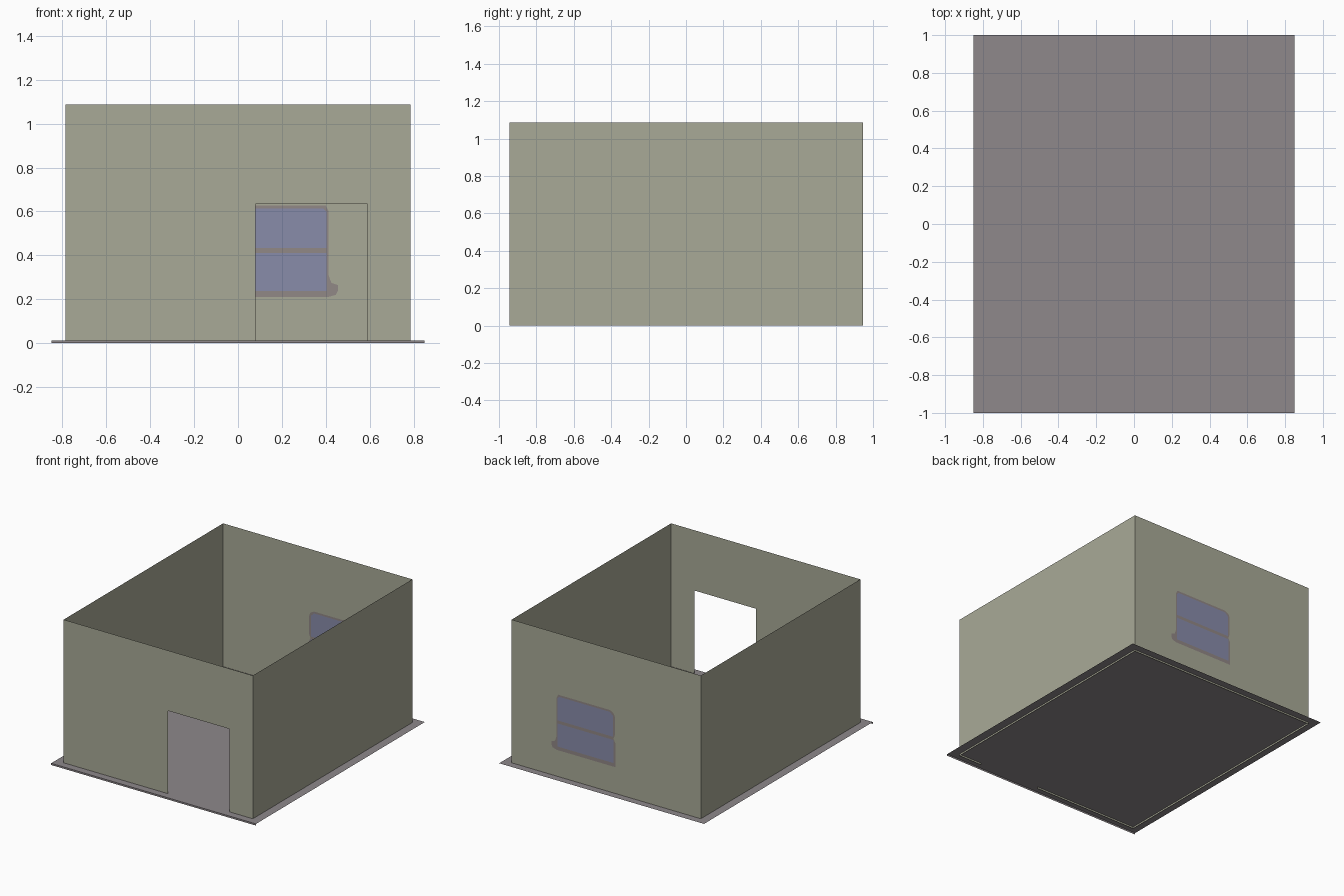
import bpy, bmesh

if "Cube" in bpy.data.objects:
    bpy.data.objects.remove(bpy.data.objects["Cube"])

def lin(c):
    c /= 255
    return c / 12.92 if c <= 0.04045 else ((c + 0.055) / 1.055) ** 2.4

def material(name, rgb):
    m = bpy.data.materials.new(name)
    m.diffuse_color = (*[lin(c) for c in rgb], 1)
    m.use_nodes = True
    m.node_tree.nodes["Principled BSDF"].inputs["Base Color"].default_value = m.diffuse_color
    return m

WALL = material("wall olive", (169, 170, 151))
FLOOR = material("floor grey", (142, 136, 139))
GLASS = material("window blue", (137, 140, 170))
FRAME = material("frame brown", (145, 136, 134))

HX, HY, H = 0.785, 0.945, 1.087     # half width, half depth and height of the walls

def sheet(name, mat, loops, place, normal):
    """Flat sheet bounded by the first loop, with any further loops as holes."""
    bm = bmesh.new()
    edges = []
    for loop in loops:
        vs = [bm.verts.new(place(a, b)) for a, b in loop]
        edges += [bm.edges.new((vs[i - 1], vs[i])) for i in range(len(vs))]
    bmesh.ops.triangle_fill(bm, use_beauty=True, edges=edges, normal=normal)
    for f in bm.faces:
        f.normal_update()
        if sum(p * q for p, q in zip(f.normal, normal)) < 0:
            f.normal_flip()
    bmesh.ops.dissolve_limit(bm, angle_limit=0.01, verts=bm.verts[:], edges=bm.edges[:])
    me = bpy.data.meshes.new(name)
    bm.to_mesh(me)
    bm.free()
    me.materials.append(mat)
    ob = bpy.data.objects.new(name, me)
    bpy.context.collection.objects.link(ob)
    return ob

def rect(a0, a1, b0, b1):
    return [(a0, b0), (a1, b0), (a1, b1), (a0, b1)]

def across(y):
    return lambda a, b: (a, y, b)

def along(x):
    return lambda a, b: (x, a, b)

# floor sheet with a thin front lip
sheet("floor", FLOOR, [rect(-0.85, 0.85, -1, 1)], lambda a, b: (a, b, 0.013), (0, 0, 1))
sheet("floor_front_lip", FLOOR, [rect(-0.85, 0.85, 0, 0.013)], across(-1), (0, -1, 0))

# side walls
for name, s in (("left_wall", -1), ("right_wall", 1)):
    sheet(name, WALL, [rect(-HY, HY, 0, H)], along(s * HX), (s, 0, 0))

# front wall with the doorway
front = [(-HX, 0), (0.08, 0), (0.08, 0.635), (0.59, 0.635), (0.59, 0), (HX, 0), (HX, H), (-HX, H)]
sheet("front_wall", WALL, [front], across(-HY), (0, -1, 0))

# back wall with the worn painted window set flush into it
outline = [(-0.075, 0.21), (0.41, 0.21), (0.445, 0.22), (0.455, 0.24), (0.455, 0.265),
           (0.425, 0.275), (0.413, 0.31), (0.413, 0.6), (0.40, 0.627), (-0.03, 0.627),
           (-0.06, 0.612), (-0.072, 0.585), (-0.072, 0.45), (-0.06, 0.42), (-0.075, 0.39)]
panes = [rect(-0.06, 0.403, 0.237, 0.41),
         [(-0.055, 0.433), (0.403, 0.433), (0.403, 0.6), (0.39, 0.613),
          (-0.03, 0.613), (-0.055, 0.59)]]
back = across(HY)
sheet("back_wall", WALL, [rect(-HX, HX, 0, H), outline], back, (0, 1, 0))
sheet("window_frame", FRAME, [outline] + panes, back, (0, 1, 0))
for name, pane in zip(("lower_pane", "upper_pane"), panes):
    sheet(name, GLASS, [pane], back, (0, 1, 0))
